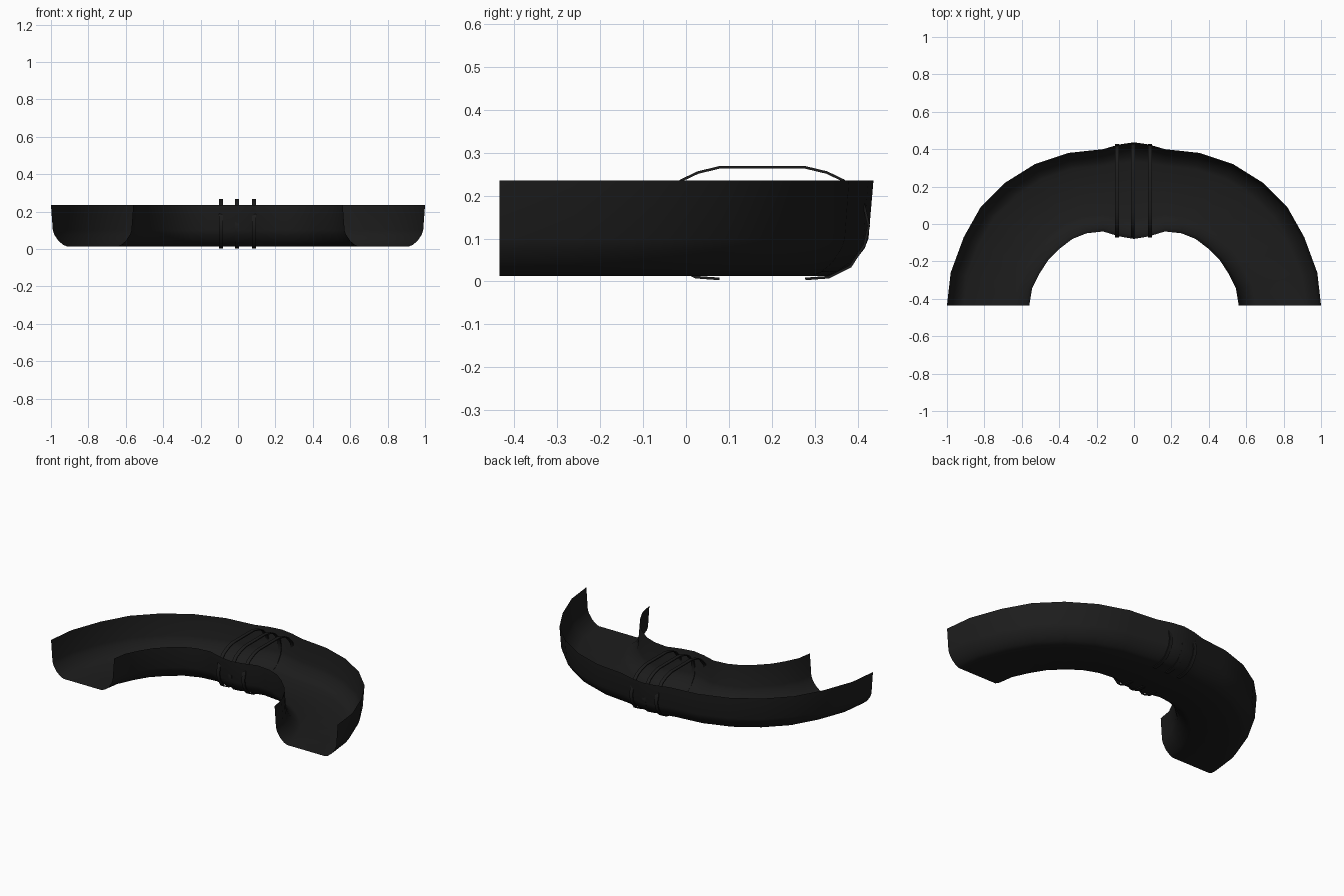
import bpy, bmesh
from mathutils import Vector

if "Cube" in bpy.data.objects:
    bpy.data.objects.remove(bpy.data.objects["Cube"])

mat = bpy.data.materials.new("black")
mat.diffuse_color = (0.012, 0.012, 0.012, 1)
mat.use_nodes = True
mat.node_tree.nodes["Principled BSDF"].inputs["Base Color"].default_value = mat.diffuse_color


def finish(name, bm, angle):
    bmesh.ops.recalc_face_normals(bm, faces=bm.faces)
    me = bpy.data.meshes.new(name)
    bm.to_mesh(me)
    bm.free()
    ob = bpy.data.objects.new(name, me)
    bpy.context.collection.objects.link(ob)
    me.materials.append(mat)
    bpy.ops.object.select_all(action='DESELECT')
    ob.select_set(True)
    bpy.context.view_layer.objects.active = ob
    bpy.ops.object.shade_smooth_by_angle(angle=angle)
    return ob


def skin(bm, rows, closed=False):
    n = len(rows[0])
    for a, b in zip(rows, rows[1:]):
        for i in range(n if closed else n - 1):
            j = (i + 1) % n
            bm.faces.new((a[i], a[j], b[j], b[i]))


# Curved open trough: matching outer and inner rim points, right half
outer = [(1, -.435), (.98, -.26), (.91, -.07), (.82, .09), (.69, .22),
         (.53, .32), (.35, .38), (.165, .40), (.08, .425), (0, .437)]
inner = [(.56, -.435), (.545, -.345), (.505, -.265), (.46, -.195), (.395, -.13),
         (.33, -.08), (.255, -.05), (.165, -.04), (.08, -.066), (0, -.08)]
half = [(1, .235), (.955, .1), (.92, .077), (.82, .044), (.7, .022), (.6, .013)]
profile = half + [(-u, z) for u, z in reversed(half)]
stations = list(zip(outer, inner))
stations += [((-o[0], o[1]), (-i[0], i[1])) for o, i in reversed(stations[:-1])]

bm = bmesh.new()
rows = []
for o, i in stations:
    o, i = Vector(o), Vector(i)
    mid, d = (o + i) / 2, (o - i) / 2
    rows.append([bm.verts.new((*(mid + d * u), z)) for u, z in profile])
skin(bm, rows)
finish("curved_trough", bm, 0.6)

# Flat strap hoops, open underneath
side = [(.10, .006), (.155, .010), (.205, .035), (.238, .085), (.248, .13),
        (.235, .185), (.190, .235), (.150, .254), (.10, .266)]
path = [Vector((y, z)) for y, z in side] + [Vector((-y, z)) for y, z in reversed(side)]
centre = Vector((0, .13))


def hoop(name, x):
    bm = bmesh.new()
    rows = []
    for k, p in enumerate(path):
        t = (path[min(k + 1, len(path) - 1)] - path[max(k - 1, 0)]).normalized()
        n = Vector((t.y, -t.x)) * .003
        rows.append([bm.verts.new((x + sx * .011, .178 + (p + n * s).x, (p + n * s).y))
                     for sx, s in ((-1, -1), (1, -1), (1, 1), (-1, 1))])
    skin(bm, rows, True)
    bm.faces.new(rows[0])
    bm.faces.new(rows[-1])
    finish(name, bm, 0.6)


for name, x in (("strap_left", -.09), ("strap_middle", -.005), ("strap_right", .085)):
    hoop(name, x)
